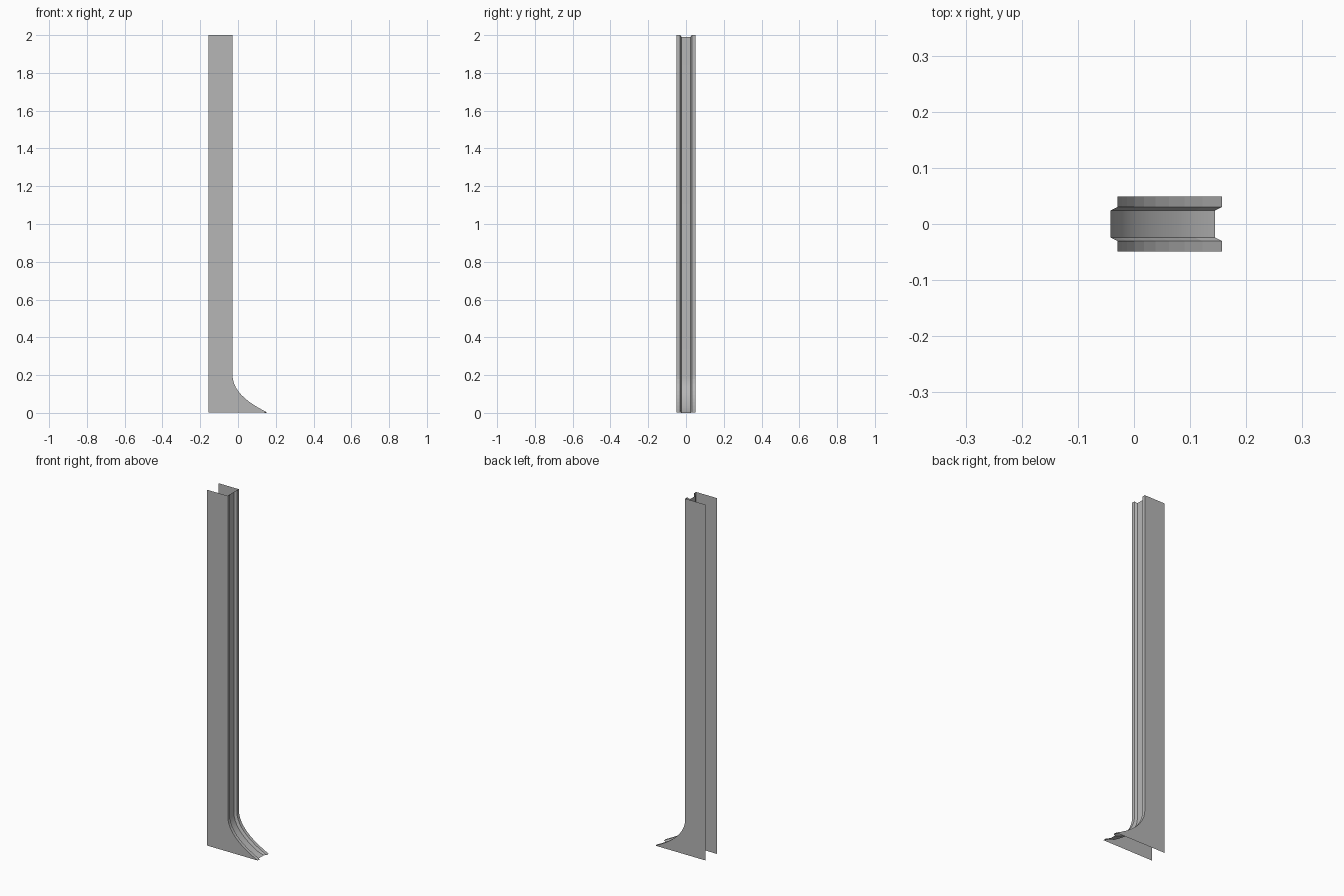
import bpy
import bmesh

if "Cube" in bpy.data.objects:
    bpy.data.objects.remove(bpy.data.objects["Cube"])

BACK, FRONT, TOE = -0.157, -0.029, 0.157
TOP, BASE = 2.0, 0.002
SEGS = 10


def make_object(name, faces):
    """Create a mesh from polygons given as coordinate lists, welding shared points."""
    bm = bmesh.new()
    for pts in faces:
        bm.faces.new([bm.verts.new(p) for p in pts])
    bmesh.ops.remove_doubles(bm, verts=bm.verts, dist=1e-5)
    bmesh.ops.recalc_face_normals(bm, faces=bm.faces)
    # the open shell should face outward
    ref = max(bm.faces, key=lambda f: f.calc_center_median().x)
    if ref.normal.x < 0:
        bmesh.ops.reverse_faces(bm, faces=bm.faces)
    # only the groove floor is smooth along its curve
    for f in bm.faces:
        f.smooth = abs(f.calc_center_median().y) < 0.01
    mesh = bpy.data.meshes.new(name)
    bm.to_mesh(mesh)
    bm.free()
    obj = bpy.data.objects.new(name, mesh)
    bpy.context.collection.objects.link(obj)
    return obj


# Front outline: straight down, then flaring out to the toe
outline = [(FRONT, TOP)]
for i in range(SEGS + 1):
    t = i / SEGS
    a, b, c = (1 - t) ** 2, 2 * t * (1 - t), t * t
    outline.append(((a + b) * FRONT + c * TOE, a * 0.2 + b * 0.09 + c * BASE))

# Cross-section of the grooved front: (y, x offset, z offset)
section = [(-0.049, 0, 0), (-0.0305, 0, 0), (-0.024, -0.013, -0.009),
           (0.024, -0.013, -0.009), (0.0305, 0, 0), (0.049, 0, 0)]


def point(p, s):
    return (p[0] + s[1], s[0], max(0, p[1] + s[2]))


faces = []
for p, q in zip(outline, outline[1:]):
    for s, t in zip(section, section[1:]):
        faces.append([point(p, s), point(p, t), point(q, t), point(q, s)])

# Flat side plates, open at the back, top and bottom
for y in (-0.049, 0.049):
    faces.append([(BACK, y, BASE), (BACK, y, TOP)] + [(x, y, z) for x, z in outline])

pilaster = make_object("flared_grooved_pilaster", faces)

# Dark grey finish
grey = bpy.data.materials.new("dark_grey")
grey.diffuse_color = (0.47, 0.47, 0.47, 1)
grey.use_nodes = True
grey.node_tree.nodes["Principled BSDF"].inputs["Base Color"].default_value = grey.diffuse_color
pilaster.data.materials.append(grey)
